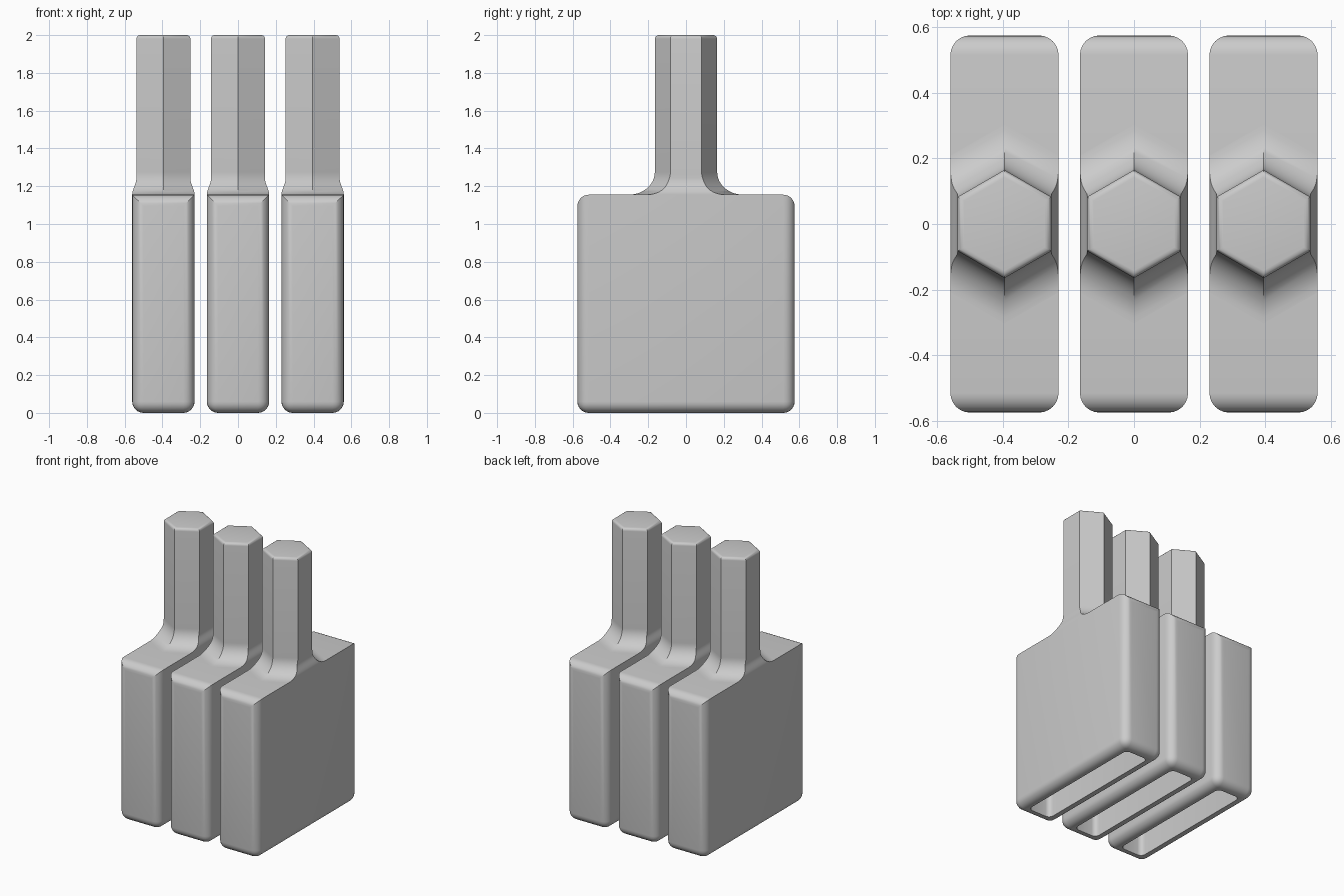
import bpy, bmesh, math

if "Cube" in bpy.data.objects:
    bpy.data.objects.remove(bpy.data.objects["Cube"])

HALF_W, HALF_L, BODY_H, TOP = 0.165, 0.575, 1.155, 2.0
HEX_R, HEX_W = 0.165, 0.143
FILLET, ROUND, TOP_ROUND = 0.12, 0.06, 0.02

grey = bpy.data.materials.new("light grey")
grey.diffuse_color = (0.6, 0.6, 0.6, 1)
grey.use_nodes = True
grey.node_tree.nodes["Principled BSDF"].inputs["Base Color"].default_value = grey.diffuse_color


def finish(bm, name, x):
    bmesh.ops.recalc_face_normals(bm, faces=bm.faces[:])
    mesh = bpy.data.meshes.new(name)
    bm.to_mesh(mesh)
    bm.free()
    mesh.materials.append(grey)
    obj = bpy.data.objects.new(name, mesh)
    bpy.context.collection.objects.link(obj)
    obj.location.x = x
    bpy.ops.object.select_all(action='DESELECT')
    obj.select_set(True)
    bpy.context.view_layer.objects.active = obj
    bpy.ops.object.shade_smooth_by_angle(angle=math.radians(30))


def body(x):
    """Rounded block with sharp upper side edges and a slot open at the bottom."""
    bm = bmesh.new()
    bmesh.ops.create_cube(bm, size=1)
    for v in bm.verts:
        v.co.x *= 2 * HALF_W
        v.co.y *= 2 * HALF_L
        v.co.z = BODY_H if v.co.z > 0 else 0
    edges = [e for e in bm.edges
             if not (all(v.co.z > 1 for v in e.verts)
                     and abs(e.verts[0].co.y - e.verts[1].co.y) > 0.5)]
    bmesh.ops.bevel(bm, geom=edges, offset=ROUND, offset_type='OFFSET',
                    segments=6, profile=0.5, affect='EDGES', clamp_overlap=True)
    # Hollow out the bottom
    bm.normal_update()
    floor = max((f for f in bm.faces if f.normal.z < -0.99), key=lambda f: f.calc_area())
    bmesh.ops.inset_region(bm, faces=[floor], thickness=0.02)
    ext = bmesh.ops.extrude_discrete_faces(bm, faces=[floor])["faces"][0]
    for v in ext.verts:
        v.co.z = BODY_H - 0.08
    inner = [e for v in ext.verts for e in v.link_edges
             if abs(e.verts[0].co.z - e.verts[1].co.z) > 0.5]
    bmesh.ops.bevel(bm, geom=inner, offset=0.035, offset_type='OFFSET',
                    segments=5, profile=0.5, affect='EDGES')
    finish(bm, "body", x)


def stem(x):
    """Hexagonal stem flaring into the block, trimmed to the block width."""
    rings = []                                  # (z, outward offset, half width)
    n = 12
    for i in range(n + 1):
        a = math.pi / 2 * (1 - i / n)
        z = BODY_H + FILLET * (1 - math.sin(a))
        t = min(1, (z - BODY_H) / 0.085)
        ease = 1 - t * t * (3 - 2 * t)
        rings.append((z, FILLET * (1 - math.cos(a)), HEX_W + (HALF_W - HEX_W) * ease))
    for i in range(6):
        a = math.pi / 2 * i / 5
        d = -TOP_ROUND * (1 - math.cos(a))
        rings.append((TOP - TOP_ROUND * (1 - math.sin(a)), d, HEX_W + d))
    bm = bmesh.new()
    loops = []
    for z, d, w in rings:
        tip = HEX_R + d / math.cos(math.pi / 6)
        side = tip - w * math.tan(math.pi / 6)
        pts = [(0, tip), (-w, side), (-w, -side), (0, -tip), (w, -side), (w, side)]
        loops.append([bm.verts.new((px, py, z)) for px, py in pts])
    for lo, hi in zip(loops, loops[1:]):
        for k in range(6):
            m = (k + 1) % 6
            bm.faces.new((lo[k], lo[m], hi[m], hi[k]))
    bm.faces.new(loops[-1])
    finish(bm, "stem", x)


# Three identical pieces side by side
for px in (-0.395, 0, 0.395):
    body(px)
    stem(px)
